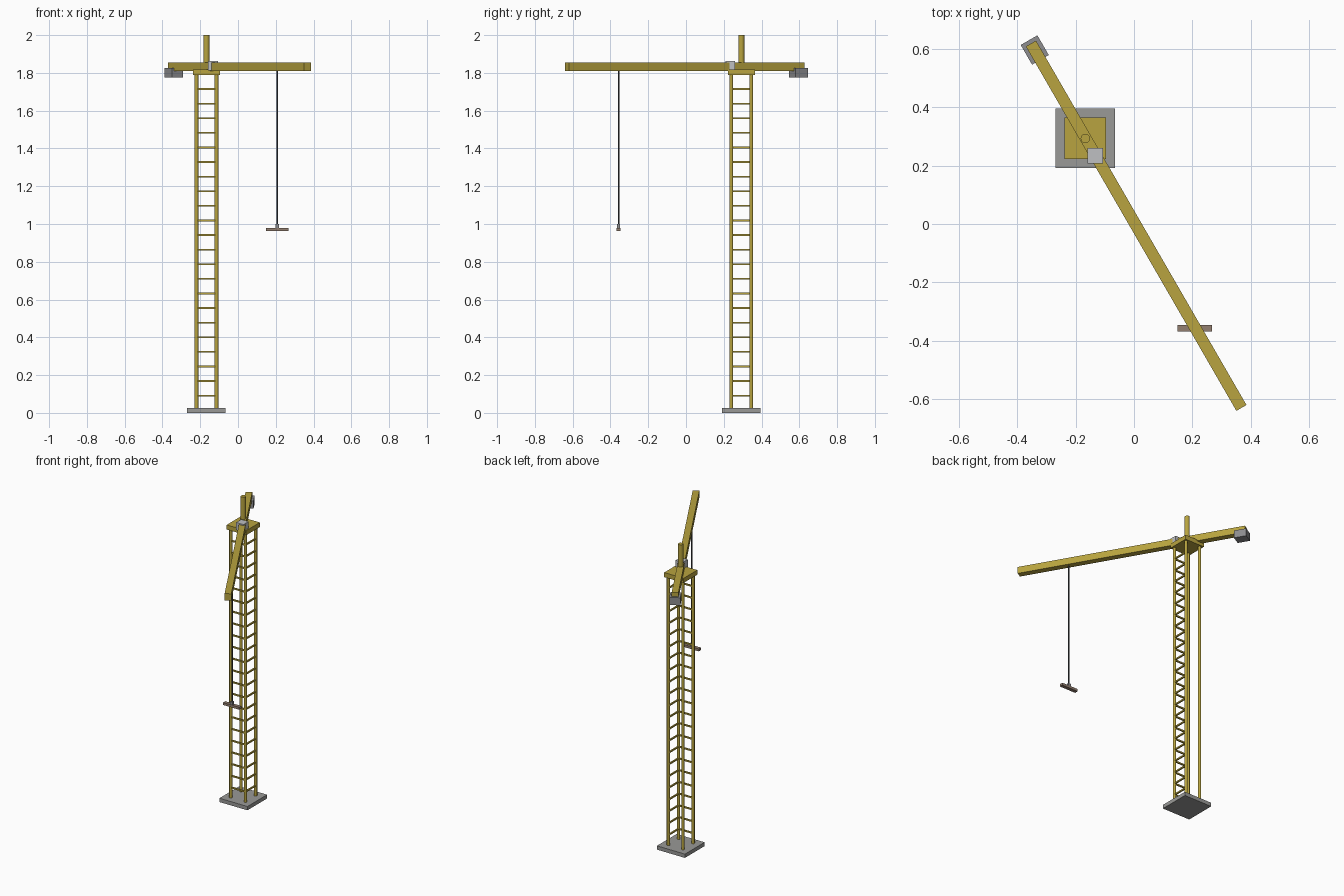
import bpy
import math
from mathutils import Vector

cube = bpy.data.objects.get("Cube")
if cube:
    bpy.data.objects.remove(cube, do_unlink=True)


def material(name, color):
    m = bpy.data.materials.new(name)
    m.use_nodes = True
    m.diffuse_color = (*color, 1)
    m.node_tree.nodes["Principled BSDF"].inputs["Base Color"].default_value = (*color, 1)
    return m


gold = material("crane yellow", (0.48, 0.37, 0.05))
concrete = material("concrete grey", (0.32, 0.32, 0.31))
weight_grey = material("weight grey", (0.27, 0.27, 0.28))
cab_grey = material("cab light grey", (0.52, 0.53, 0.54))
steel = material("cable dark steel", (0.06, 0.065, 0.07))
brown = material("load brown", (0.29, 0.21, 0.16))


def box(name, center, size, mat, turn=0):
    bpy.ops.mesh.primitive_cube_add(size=1, location=center, rotation=(0, 0, turn))
    ob = bpy.context.object
    ob.name = name
    ob.scale = size
    bpy.ops.object.transform_apply(location=False, rotation=False, scale=True)
    ob.data.materials.append(mat)
    return ob


def rod(name, x, y, bottom, top, radius, mat, sides=12):
    bpy.ops.mesh.primitive_cylinder_add(vertices=sides, radius=radius, depth=top - bottom,
                                        location=(x, y, (bottom + top) / 2))
    ob = bpy.context.object
    ob.name = name
    ob.data.materials.append(mat)
    bpy.ops.object.shade_smooth_by_angle(angle=math.radians(40))
    return ob


# Tower: base slab, four legs, top platform, mast
tx, ty, half = -0.167, 0.293, 0.053
box("base_slab", (tx, ty, 0.0125), (0.204, 0.204, 0.025), concrete)
for sx, side in ((-1, "right"), (1, "left")):
    for sy, end in ((-1, "front"), (1, "back")):
        rod(f"tower_leg_{end}_{side}", tx + sx * half, ty + sy * half, 0.02, 1.795, 0.01, gold)
box("top_platform", (tx, ty, 1.804), (0.142, 0.142, 0.03), gold)
rod("mast", tx, ty, 1.81, 2.0, 0.016, gold)

# Ladder rungs on the front and left faces
rungs = 22
for i in range(rungs):
    z = 0.091 + i * 0.0773
    box(f"front_rung_{i}", (tx, ty - half, z), (2 * half, 0.009, 0.009), gold)
    box(f"left_rung_{i}", (tx + half, ty, z), (0.009, 2 * half, 0.009), gold)

# Jib with counterweight at its rear end
rear, tip = Vector((-0.353, 0.618, 1.832)), Vector((0.368, -0.630, 1.832))
along = tip - rear
turn = math.atan2(along.y, along.x)
box("jib", (rear + tip) / 2, (along.length, 0.04, 0.044), gold, turn)
box("counterweight", (-0.340, 0.596, 1.801), (0.078, 0.066, 0.05), weight_grey, turn)

# Operator cab
box("cab", (-0.132, 0.234, 1.837), (0.053, 0.052, 0.05), cab_grey)

# Hoist cable, hook block and load beam
hx, hy = 0.208, -0.357
rod("hoist_cable", hx, hy, 0.99, 1.815, 0.004, steel, 8)
box("hook_block", (hx, hy, 0.988), (0.017, 0.017, 0.022), weight_grey)
box("load_beam", (hx, hy, 0.972), (0.118, 0.023, 0.016), brown)
